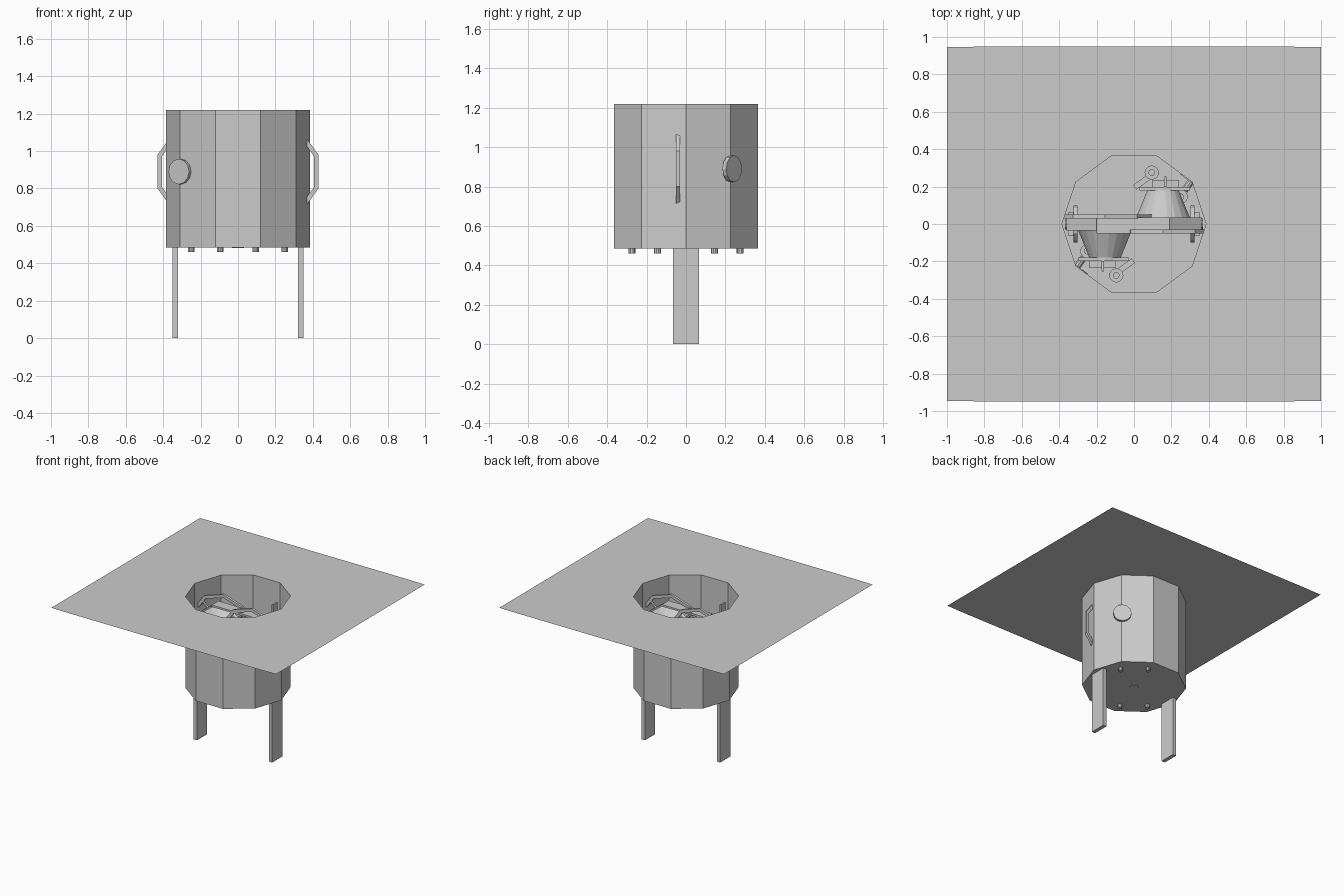
import bpy, bmesh, math
from mathutils import Matrix, Vector

if "Cube" in bpy.data.objects:
    bpy.data.objects.remove(bpy.data.objects["Cube"])

grey = bpy.data.materials.new("plain grey")
grey.diffuse_color = (0.6, 0.6, 0.6, 1)
grey.use_nodes = True
grey.node_tree.nodes["Principled BSDF"].inputs["Base Color"].default_value = grey.diffuse_color
TOP, FLOOR = 1.22, 0.485
TURN = Matrix.Rotation(math.pi, 4, 'Z')


def finish(name, bm, twin=False, solid=True):
    """Make an object; twin adds a copy turned half round the z axis."""
    if solid:
        bmesh.ops.recalc_face_normals(bm, faces=bm.faces)
    me = bpy.data.meshes.new(name)
    bm.to_mesh(me)
    bm.free()
    me.materials.append(grey)
    ob = bpy.data.objects.new(name, me)
    bpy.context.collection.objects.link(ob)
    if twin:
        other = bpy.data.objects.new(name + "_twin", me)
        other.matrix_world = TURN
        bpy.context.collection.objects.link(other)
    return ob


def box(name, lo, hi, twin=False, yaw=0):
    lo, hi = Vector(lo), Vector(hi)
    bm = bmesh.new()
    m = (Matrix.Translation((lo + hi) / 2) @ Matrix.Rotation(yaw, 4, 'Z')
         @ Matrix.Diagonal((*(hi - lo), 1)))
    bmesh.ops.create_cube(bm, size=1, matrix=m)
    return finish(name, bm, twin)


def rod(name, centre, axis, r, length, sides=12, twin=False):
    bm = bmesh.new()
    m = Matrix.Translation(centre) @ Vector(axis).to_track_quat('Z', 'Y').to_matrix().to_4x4()
    bmesh.ops.create_cone(bm, cap_ends=True, segments=sides, radius1=r, radius2=r,
                          depth=length, matrix=m)
    return finish(name, bm, twin)


def lathe_y(name, profile, cx, cz, sides, closed, twin=False):
    """Spin (radius, y) points around an axis parallel to y."""
    bm = bmesh.new()
    rings = []
    for i in range(sides):
        a = 2 * math.pi * (i + 0.5) / sides
        rings.append([bm.verts.new((cx + r * math.cos(a), y, cz + r * math.sin(a)))
                      for r, y in profile])
    n = len(profile)
    for i in range(sides):
        p, q = rings[i], rings[(i + 1) % sides]
        for j in range(n if closed else n - 1):
            k = (j + 1) % n
            bm.faces.new((p[j], p[k], q[k], q[j]))
    return finish(name, bm, twin)


# ten-sided outline shared by the tub and the hole in the sheet
outline = [(0.385, 0), (0.31, 0.225), (0.12, 0.365), (-0.12, 0.365), (-0.31, 0.225),
           (-0.385, 0), (-0.31, -0.225), (-0.12, -0.365), (0.12, -0.365), (0.31, -0.225)]

# open tub with a floor
bm = bmesh.new()
low = [bm.verts.new((x, y, FLOOR)) for x, y in outline]
high = [bm.verts.new((x, y, TOP)) for x, y in outline]
for i in range(10):
    j = (i + 1) % 10
    bm.faces.new((low[i], low[j], high[j], high[i]))
bm.faces.new(low[::-1])
finish("tub", bm, solid=False)

# flat sheet around the mouth of the tub
bm = bmesh.new()
border = [(1, 0), (1, 0.945), (0.84, 0.948), (-0.84, 0.948), (-1, 0.945),
          (-1, 0), (-1, -0.945), (-0.84, -0.948), (0.84, -0.948), (1, -0.945)]
inner = [bm.verts.new((x, y, TOP)) for x, y in outline]
outer = [bm.verts.new((x, y, TOP)) for x, y in border]
for i in range(10):
    j = (i + 1) % 10
    bm.faces.new((inner[i], outer[i], outer[j], inner[j]))
finish("sheet", bm, solid=False)

# legs, with their fixing discs and bosses inside the tub
box("leg", (0.32, -0.065, 0), (0.35, 0.065, 0.66), twin=True)
rod("leg_disc", (0.313, 0, 0.6), (1, 0, 0), 0.1, 0.02, 12, twin=True)
rod("leg_boss", (0.345, 0, 0.6), (1, 0, 0), 0.03, 0.05, 10, twin=True)

# ten-sided hoops that poke out through the tub wall
CX, CZ = 0.155, 0.89
lathe_y("hoop", [(0.29, -0.05), (0.29, -0.03), (0.265, -0.03), (0.265, -0.05)],
        CX, CZ, 10, True, twin=True)

# tapered cones behind each hoop
lathe_y("cone", [(0.2, -0.03), (0.145, 0.035), (0.085, 0.18)], CX, CZ, 20, False, twin=True)
rod("cone_back", (CX, 0.188, CZ), (0, 1, 0), 0.09, 0.018, 16, twin=True)
for i in range(4):
    a = math.pi / 4 + i * math.pi / 2
    c, s = math.cos(a), math.sin(a)
    rod("hoop_spoke", (CX + 0.23 * c, -0.04, CZ + 0.23 * s), (c, 0, s), 0.01, 0.09, 6, twin=True)

# bridge strap across both hoops
box("bridge_strap", (-0.2, -0.05, 1.10), (0.19, 0.035, 1.115))
for s in (1, -1):
    bm = bmesh.new()
    pts = [(0.19, 1.115), (0.36, 0.99), (0.36, 0.975), (0.19, 1.10)]
    a = [bm.verts.new((s * x, s * -0.04, z)) for x, z in pts]
    b = [bm.verts.new((s * x, s * 0.035, z)) for x, z in pts]
    bm.faces.new(a)
    bm.faces.new(b)
    for i in range(4):
        j = (i + 1) % 4
        bm.faces.new((a[i], a[j], b[j], b[i]))
    finish("strap_end", bm)

# brackets standing on the floor behind the cones
box("bracket_plate", (0.03, 0.178, FLOOR), (0.3, 0.198, 0.97), twin=True)
box("bracket_rib", (0.16, 0.198, FLOOR), (0.175, 0.255, 1.12), twin=True)
box("bracket_foot", (0.1, 0.198, FLOOR), (0.24, 0.235, FLOOR + 0.03), twin=True)
box("bracket_arm", (-0.01, 0.225, FLOOR), (0.14, 0.255, FLOOR + 0.02), twin=True, yaw=0.62)

# floor bolts and washers
for x, y in ((0.095, 0.275), (0.25, 0.145)):
    rod("washer", (x, y, FLOOR + 0.03), (0, 0, 1), 0.038, 0.02, 12, twin=True)
    rod("bolt", (x, y, FLOOR + 0.015), (0, 0, 1), 0.018, 0.08, 10, twin=True)

# slanted round knobs through the wall, with a shaft inside
n = Vector((0.59, 0.81, 0)).normalized()
p = Vector((0.305, 0.228, 0.89))
rod("knob", p + n * 0.008, n, 0.068, 0.024, 12, twin=True)
rod("knob_shaft", p - n * 0.03, n, 0.02, 0.06, 10, twin=True)

# drain disc in the middle of the floor
rod("drain", (0, 0, FLOOR), (0, 0, 1), 0.032, 0.008, 12)
